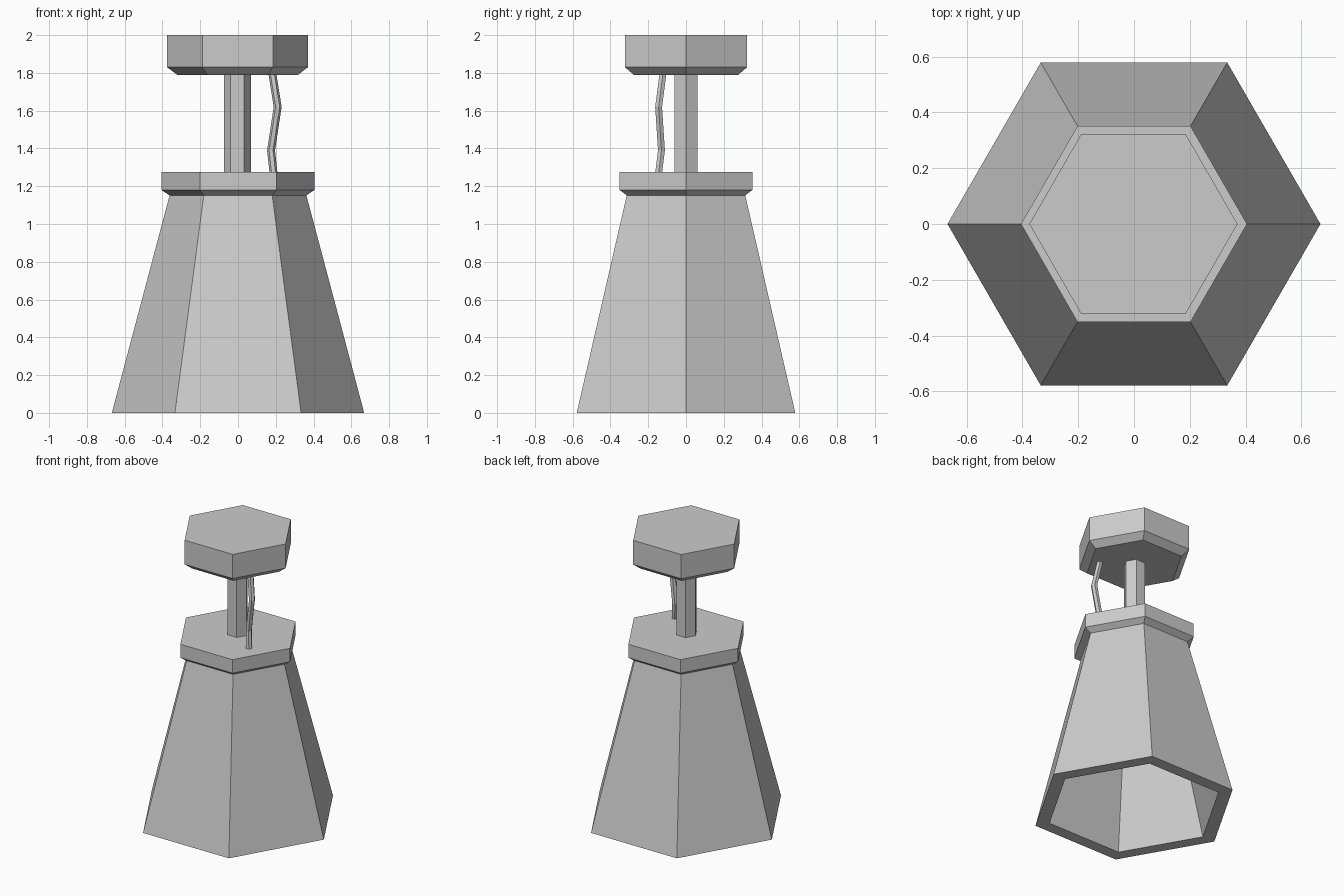
import bpy
import bmesh
from math import cos, sin, tau
from mathutils import Vector

cube = bpy.data.objects.get("Cube")
if cube:
    bpy.data.objects.remove(cube, do_unlink=True)

grey = bpy.data.materials.new("plain grey")
grey.use_nodes = True
colour = (0.6, 0.6, 0.6, 1)
grey.diffuse_color = colour
grey.node_tree.nodes["Principled BSDF"].inputs["Base Color"].default_value = colour


def hex_part(name, rings, closed=False):
    """Skin six-sided rings given as (centre, radius); cap the ends or join them."""
    bm = bmesh.new()
    loops = []
    for centre, r in rings:
        loops.append([bm.verts.new(Vector(centre) + Vector((r * cos(tau * i / 6), r * sin(tau * i / 6), 0)))
                      for i in range(6)])
    pairs = list(zip(loops, loops[1:]))
    for a, b in pairs:
        for i in range(6):
            j = (i + 1) % 6
            bm.faces.new((a[i], a[j], b[j], b[i]))
    bm.faces.new(loops[0][::-1])
    bm.faces.new(loops[-1])
    bmesh.ops.recalc_face_normals(bm, faces=bm.faces)
    mesh = bpy.data.meshes.new(name)
    bm.to_mesh(mesh)
    bm.free()
    mesh.materials.append(grey)
    obj = bpy.data.objects.new(name, mesh)
    bpy.context.collection.objects.link(obj)
    return obj


def stack(profile, x=0):
    return [((x, 0, z), r) for r, z in profile]


# Hollow tapered base: outside wall, bottom rim, then inside wall
hex_part("base", stack([(0.36, 1.16), (0.668, 0), (0.573, 0), (0.27, 1.15)]))

# Collar with a chamfered lower edge
hex_part("collar", stack([(0.36, 1.15), (0.405, 1.18), (0.405, 1.275)]))

# Central post and chamfered head
hex_part("post", stack([(0.071, 1.27), (0.071, 1.8)], -0.003))
hex_part("head", stack([(0.32, 1.79), (0.373, 1.83), (0.373, 2)], -0.002))

# Thin kinked cable between collar and head
path = [(0.188, -0.145, 1.27), (0.175, -0.13, 1.39), (0.21, -0.145, 1.62), (0.182, -0.122, 1.795)]
hex_part("cable", [(p, 0.021) for p in path])
